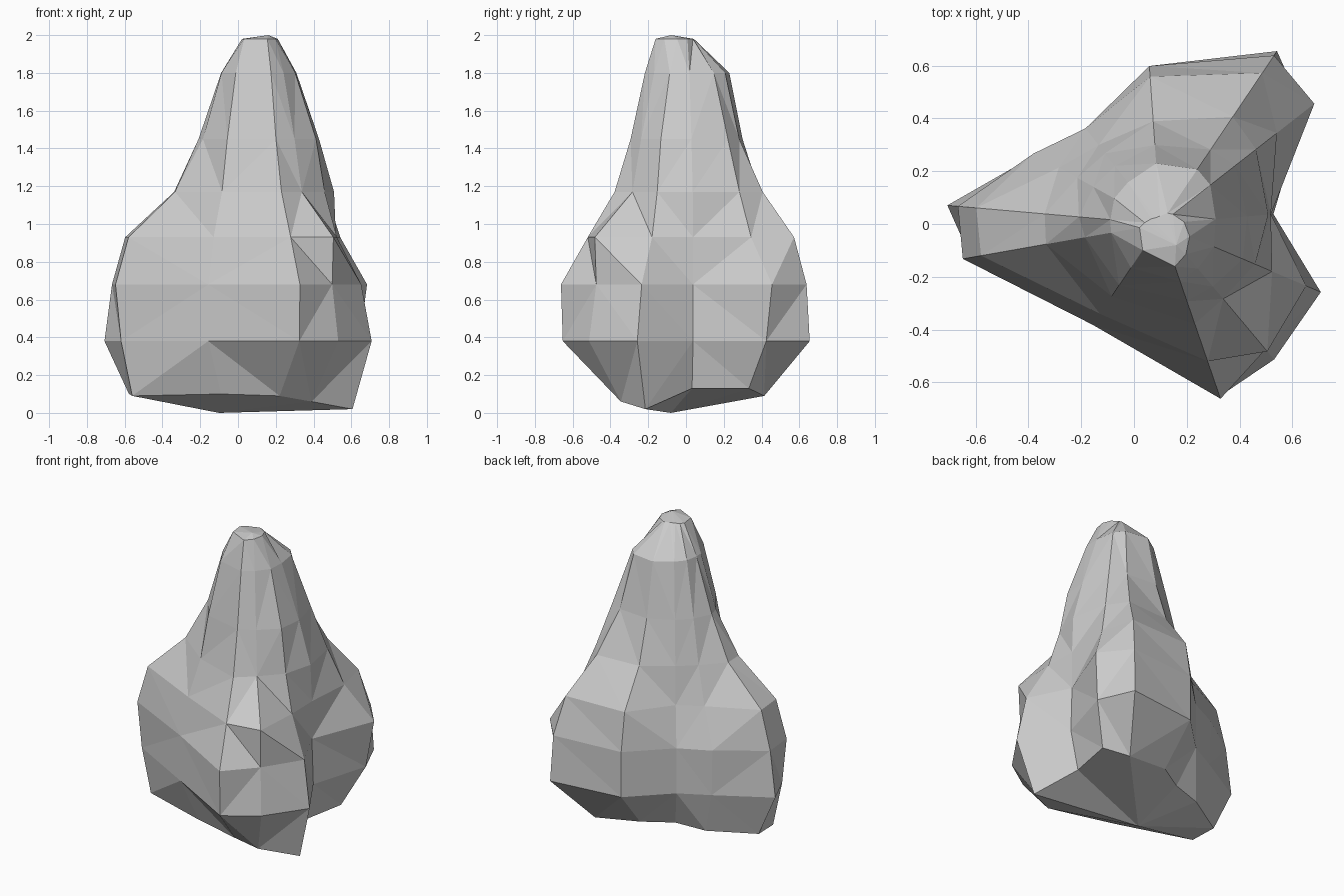
import bpy, bmesh
from math import radians, cos, sin

# Directions of the ridges and grooves around the rock, in degrees
ANGLES = (175, 190, 236, 289, 310, 337, 5, 38, 56, 94, 128, 151)
CENTRE_X = 0.1

# Cross-sections from base to peak: height -> radius along each direction
SECTIONS = {
    0.06: (.68, .67, .34, .37, .45, .55, .37, .54, .50, .38, .34, .46),
    0.38: (.81, .73, .46, .69, .67, .66, .43, .69, .79, .60, .46, .54),
    0.68: (.77, .76, .46, .70, .62, .60, .42, .74, .77, .60, .46, .55),
    0.93: (.70, .69, .41, .55, .63, .46, .42, .56, .69, .56, .38, .44),
    1.17: (.44, .44, .33, .40, .37, .39, .41, .46, .49, .39, .34, .36),
    1.45: (.31, .29, .28, .31, .31, .34, .33, .36, .34, .30, .28, .29),
    1.80: (.19, .19, .20, .23, .22, .22, .21, .24, .25, .23, .20, .20),
    1.98: (.06, .08, .12, .17, .15, .12, .09, .06, .05, .03, .03, .04),
}
# Uneven underside
BASE_LIFT = (.04, .03, .04, .03, .00, -.04, .07, .07, .03, .07, .07, .05)

bm = bmesh.new()


def ring(z, radii, lift):
    return [bm.verts.new((CENTRE_X + r * cos(radians(a)), r * sin(radians(a)), z + dz))
            for a, r, dz in zip(ANGLES, radii, lift)]


def cap(verts, tip):
    apex = bm.verts.new(tip)
    for i in range(len(verts)):
        bm.faces.new((verts[i - 1], verts[i], apex))


# Loft the sections into the rock's sides
rings = []
for z, radii in SECTIONS.items():
    rings.append(ring(z, radii, BASE_LIFT if z < 0.1 else [0] * 12))
for low, high in zip(rings, rings[1:]):
    for i in range(12):
        bm.faces.new((low[i - 1], low[i], high[i], high[i - 1]))

# Close peak and underside
cap(rings[-1], (0.16, -0.08, 2.0))
cap(rings[0], (-0.1, -0.08, 0.0))

# Break the sides into flat rocky facets
bmesh.ops.triangulate(bm, faces=bm.faces[:], quad_method='SHORT_EDGE')
bmesh.ops.recalc_face_normals(bm, faces=bm.faces[:])
mesh = bpy.data.meshes.new("rock")
bm.to_mesh(mesh)
bm.free()
rock = bpy.data.objects.new("rock", mesh)
bpy.context.collection.objects.link(rock)
